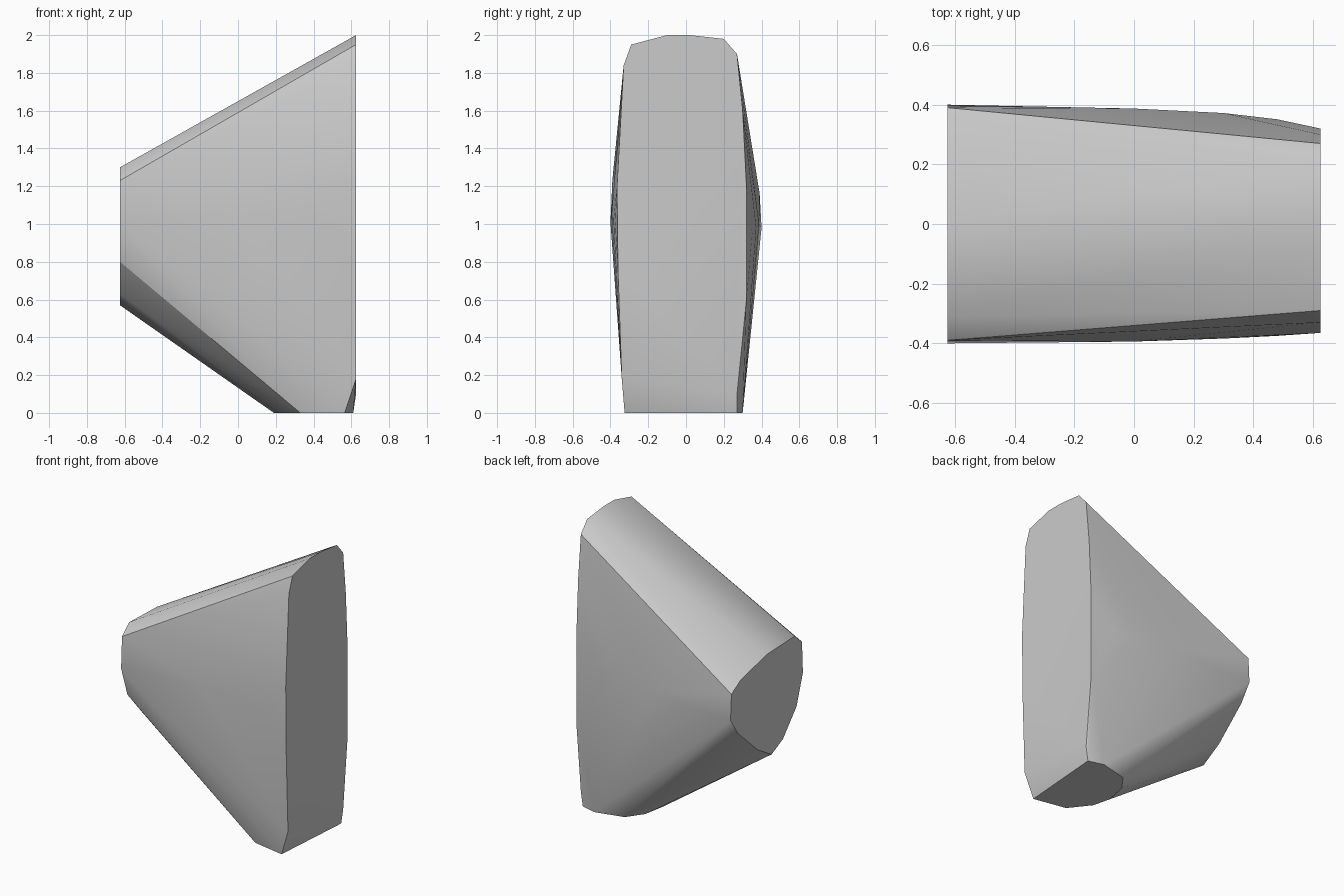
import bpy, bmesh, math

if "Cube" in bpy.data.objects:
    bpy.data.objects.remove(bpy.data.objects["Cube"])

# end outlines as (y, z)
small_end = [(-.31, 1.30), (-.39, 1.23), (-.4, 1.01), (-.33, .80), (-.18, .63), (-.055, .57),
             (.1, .66), (.32, .86), (.4, .98), (.39, 1.16), (.29, 1.22), (0, 1.29)]
large_end = [(-.33, 1.84), (-.29, 1.95), (-.1, 2), (.02, 2), (.2, 1.98), (.27, 1.9),
             (.30, 1.6), (.32, 1.2), (.32, .6), (.27, .1), (-.34, .18), (-.36, .75), (-.365, 1.2)]
# flat foot as (x, y)
foot = [(.565, -.325), (.33, -.28), (.22, -.14), (.19, -.02), (.22, .14), (.30, .25), (.5, .3), (.61, .27)]
# gentle bulge of both sides as (x, y, z)
bulge = [(.3, .372, .98), (.48, .351, .95), (.0, .387, 1.0),
         (.3, -.384, 1.02), (.48, -.375, 1.0), (.0, -.394, 1.05)]

points = [(-.625, y, z) for y, z in small_end]
points += [(.625, y, z) for y, z in large_end]
points += [(x, y, 0) for x, y in foot] + bulge

# convex block wrapped around the outlines
bm = bmesh.new()
for p in points:
    bm.verts.new(p)
bmesh.ops.convex_hull(bm, input=bm.verts[:])
loose = [v for v in bm.verts if not v.link_faces]
bmesh.ops.delete(bm, geom=loose, context='VERTS')
bmesh.ops.dissolve_limit(bm, angle_limit=math.radians(.5), verts=bm.verts[:], edges=bm.edges[:])
bmesh.ops.recalc_face_normals(bm, faces=bm.faces[:])
mesh = bpy.data.meshes.new("tapered_block")
bm.to_mesh(mesh)
bm.free()
block = bpy.data.objects.new("tapered_block", mesh)
bpy.context.collection.objects.link(block)

# plain grey
grey = bpy.data.materials.new("grey")
grey.diffuse_color = (.6, .6, .6, 1)
grey.use_nodes = True
grey.node_tree.nodes["Principled BSDF"].inputs["Base Color"].default_value = grey.diffuse_color
mesh.materials.append(grey)

bpy.context.view_layer.objects.active = block
block.select_set(True)
bpy.ops.object.shade_smooth_by_angle(angle=math.radians(25))
